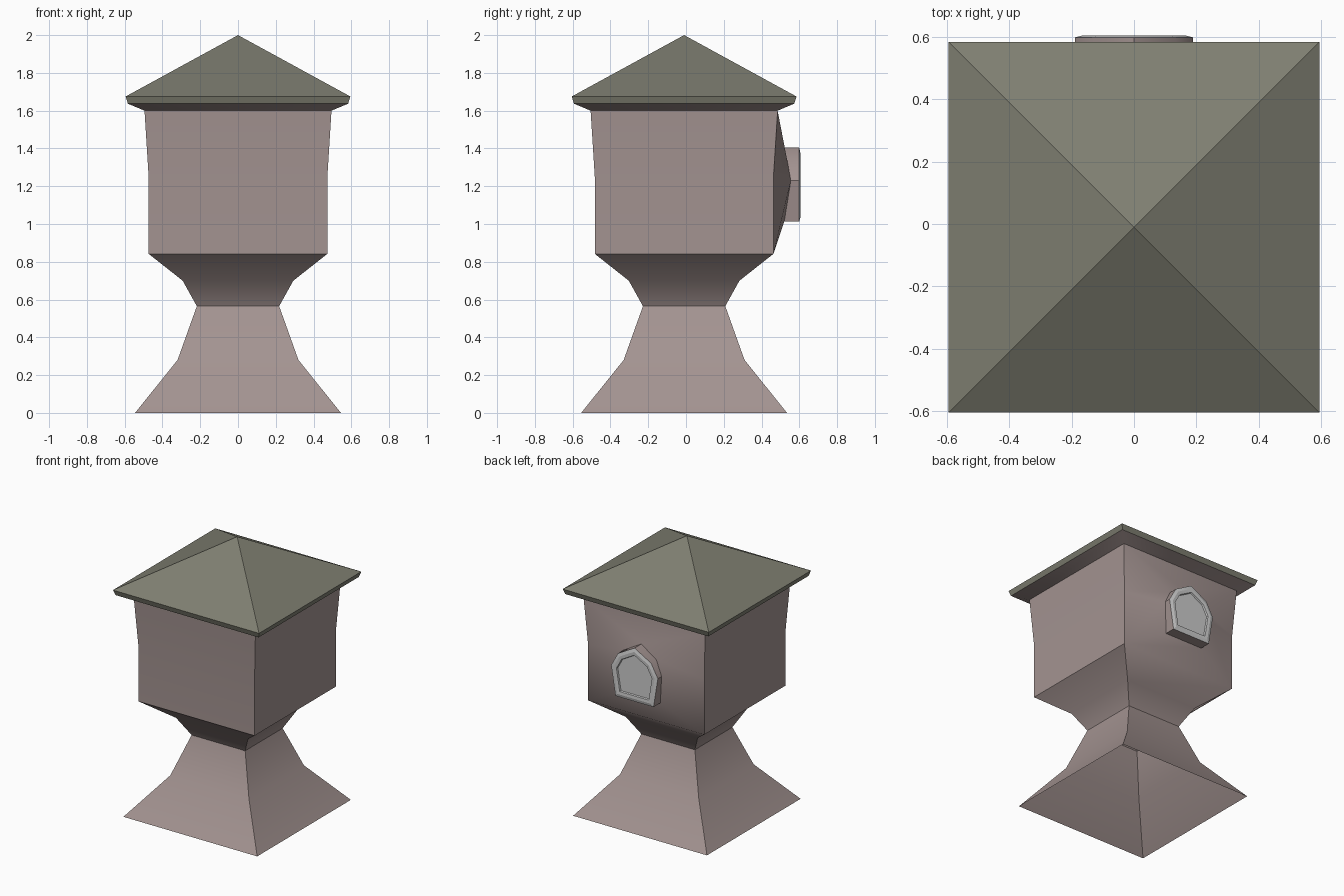
import bpy, bmesh

if "Cube" in bpy.data.objects:
    bpy.data.objects.remove(bpy.data.objects["Cube"])

CY = -0.01  # square parts sit slightly forward of the window


def material(name, rgb):
    m = bpy.data.materials.new(name)
    m.diffuse_color = (*rgb, 1)
    m.use_nodes = True
    m.node_tree.nodes["Principled BSDF"].inputs["Base Color"].default_value = m.diffuse_color
    return m


STONE = material("stone", (0.37, 0.295, 0.285))
ROOF = material("roof_green", (0.21, 0.21, 0.165))


def finish(bm, name, mat=None, angle=0.6):
    bmesh.ops.remove_doubles(bm, verts=bm.verts, dist=1e-4)
    mesh = bpy.data.meshes.new(name)
    bm.to_mesh(mesh)
    bm.free()
    ob = bpy.data.objects.new(name, mesh)
    bpy.context.collection.objects.link(ob)
    if mat:
        mesh.materials.append(mat)
    bpy.ops.object.select_all(action='DESELECT')
    ob.select_set(True)
    bpy.context.view_layer.objects.active = ob
    bpy.ops.object.shade_smooth_by_angle(angle=angle)
    return ob


def square(bm, half, z):
    return [bm.verts.new((sx * half, CY + sy * half, z))
            for sx, sy in ((-1, -1), (1, -1), (1, 1), (-1, 1))]


def bridge(bm, a, b, skip=()):
    n = len(a)
    for i in range(n):
        if i not in skip:
            j = (i + 1) % n
            bm.faces.new((a[i], a[j], b[j], b[i]))


# Pointed window outline (x, y, z), right half from bottom to tip, then mirrored
half = [(0.155, 0.52, 1.012), (0.19, 0.555, 1.23), (0.135, 0.537, 1.33), (0, 0.52, 1.405)]
outline = half + [(-x, y, z) for x, y, z in half[2::-1]]


def window_ring(bm, scale, y=None):
    zc = 1.19
    return [bm.verts.new((x * scale, wy if y is None else y, zc + (z - zc) * scale))
            for x, wy, z in reversed(outline)]


# Body: flared base, waist and box, open at the bottom
bm = bmesh.new()
profile = [(0.545, 0), (0.32, 0.28), (0.218, 0.565), (0.293, 0.70), (0.473, 0.842),
           (0.473, 1.25), (0.495, 1.6), (0.583, 1.637)]
rings = [square(bm, h, z) for h, z in profile]
for k in range(len(rings) - 1):
    bridge(bm, rings[k], rings[k + 1], skip=(2,) if k in (4, 5) else ())

# Back wall: swells from the box edges out to the window outline
w = [bm.verts.new(p) for p in outline]
r, l = [rings[k][2] for k in (4, 5, 6)], [rings[k][3] for k in (4, 5, 6)]
bm.faces.new((r[0], l[0], w[6], w[0]))
bm.faces.new((r[2], w[3], l[2]))
for e, q in ((r, w[:4]), (l, [w[6], w[5], w[4], w[3]])):
    bm.faces.new((e[0], q[0], q[1], e[1]))
    bm.faces.new((e[1], q[1], q[2], e[2]))
    bm.faces.new((e[2], q[2], q[3]))
bmesh.ops.recalc_face_normals(bm, faces=bm.faces)
finish(bm, "tower_body", STONE)

# Roof: thin eave rim and four-sided pyramid
bm = bmesh.new()
low, high = square(bm, 0.583, 1.637), square(bm, 0.595, 1.675)
bridge(bm, low, high)
tip = bm.verts.new((0, CY, 2.0))
for i in range(4):
    bm.faces.new((high[i], high[(i + 1) % 4], tip))
finish(bm, "roof", ROOF, 0.3)

# Window surround: outline pushed straight out of the wall
bm = bmesh.new()
bridge(bm, window_ring(bm, 1), window_ring(bm, 1, 0.599))
finish(bm, "window_surround", STONE)

# Window trim: bevelled front rings with a shallow recess
bm = bmesh.new()
steps = [window_ring(bm, s, y) for s, y in ((1, 0.599), (0.88, 0.605), (0.76, 0.603), (0.74, 0.592))]
for a, b in zip(steps, steps[1:]):
    bridge(bm, a, b)
finish(bm, "window_trim", None, 0.3)

# Window pane
bm = bmesh.new()
bm.faces.new(window_ring(bm, 0.74, 0.592))
bmesh.ops.recalc_face_normals(bm, faces=bm.faces)
if next(iter(bm.faces)).normal.y < 0:
    bmesh.ops.reverse_faces(bm, faces=bm.faces)
finish(bm, "window_pane")
